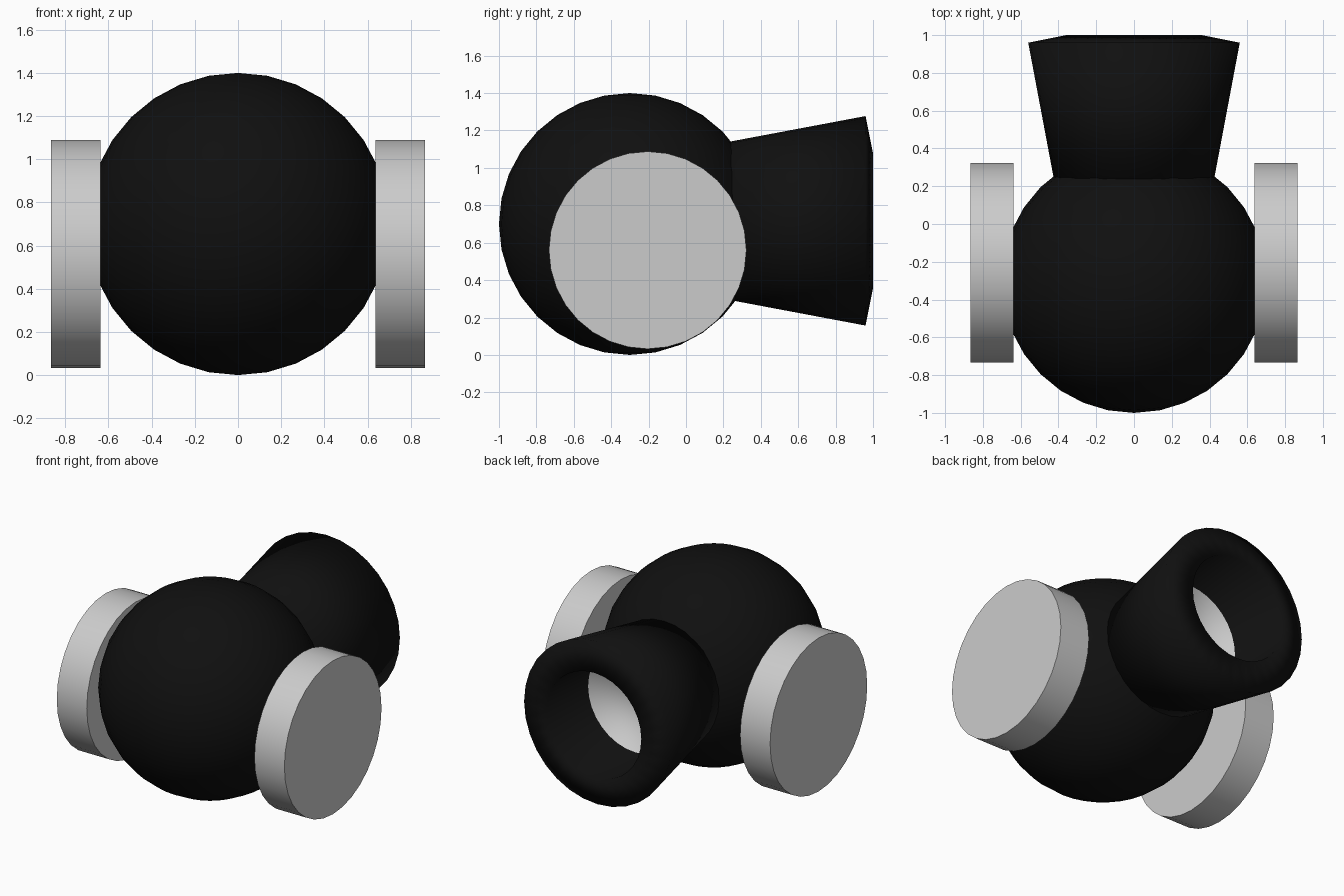
import bpy, bmesh, math

if "Cube" in bpy.data.objects:
    bpy.data.objects.remove(bpy.data.objects["Cube"])

black = bpy.data.materials.new("black")
black.diffuse_color = (0.005, 0.005, 0.005, 1)
black.use_nodes = True
black.node_tree.nodes["Principled BSDF"].inputs["Base Color"].default_value = black.diffuse_color
grey = bpy.data.materials.new("grey")
grey.diffuse_color = (0.8, 0.8, 0.8, 1)
grey.use_nodes = True
grey.node_tree.nodes["Principled BSDF"].inputs["Base Color"].default_value = grey.diffuse_color


def smooth(obj, angle=None):
    bpy.ops.object.select_all(action='DESELECT')
    obj.select_set(True)
    bpy.context.view_layer.objects.active = obj
    if angle is None:
        bpy.ops.object.shade_smooth()
    else:
        bpy.ops.object.shade_smooth_by_angle(angle=math.radians(angle))


# round body
bpy.ops.mesh.primitive_uv_sphere_add(segments=32, ring_count=16, radius=0.7,
                                     location=(0, -0.3, 0.7))
body = bpy.context.object
body.name = "body"
body.data.materials.append(black)
smooth(body)

# wheels on both sides
for side, label in ((-1, "left"), (1, "right")):
    bpy.ops.mesh.primitive_cylinder_add(
        vertices=32, radius=0.528, depth=0.228,
        location=(side * 0.752, -0.205, 0.56),
        rotation=(0, math.pi / 2, 0))
    wheel = bpy.context.object
    wheel.name = label + "_wheel"
    smooth(wheel, 30)

# flared nozzle: (radius, y) profile from the body, over the lip, into the bore
profile = [(0.417, 0.2), (0.56, 0.96), (0.36, 1.0), (0.36, 0.55)]
N = 32
bm = bmesh.new()
rings = [[bm.verts.new((r * math.cos(2 * math.pi * i / N), y,
                        0.717 + r * math.sin(2 * math.pi * i / N)))
          for i in range(N)] for r, y in profile]
for a, b in zip(rings, rings[1:]):
    for i in range(N):
        j = (i + 1) % N
        bm.faces.new((a[i], a[j], b[j], b[i]))
bm.faces.new(rings[0])
floor = bm.faces.new(rings[-1])
floor.material_index = 1
bmesh.ops.recalc_face_normals(bm, faces=bm.faces)
mesh = bpy.data.meshes.new("nozzle")
bm.to_mesh(mesh)
bm.free()
mesh.materials.append(black)
mesh.materials.append(grey)
nozzle = bpy.data.objects.new("nozzle", mesh)
bpy.context.collection.objects.link(nozzle)
smooth(nozzle)
